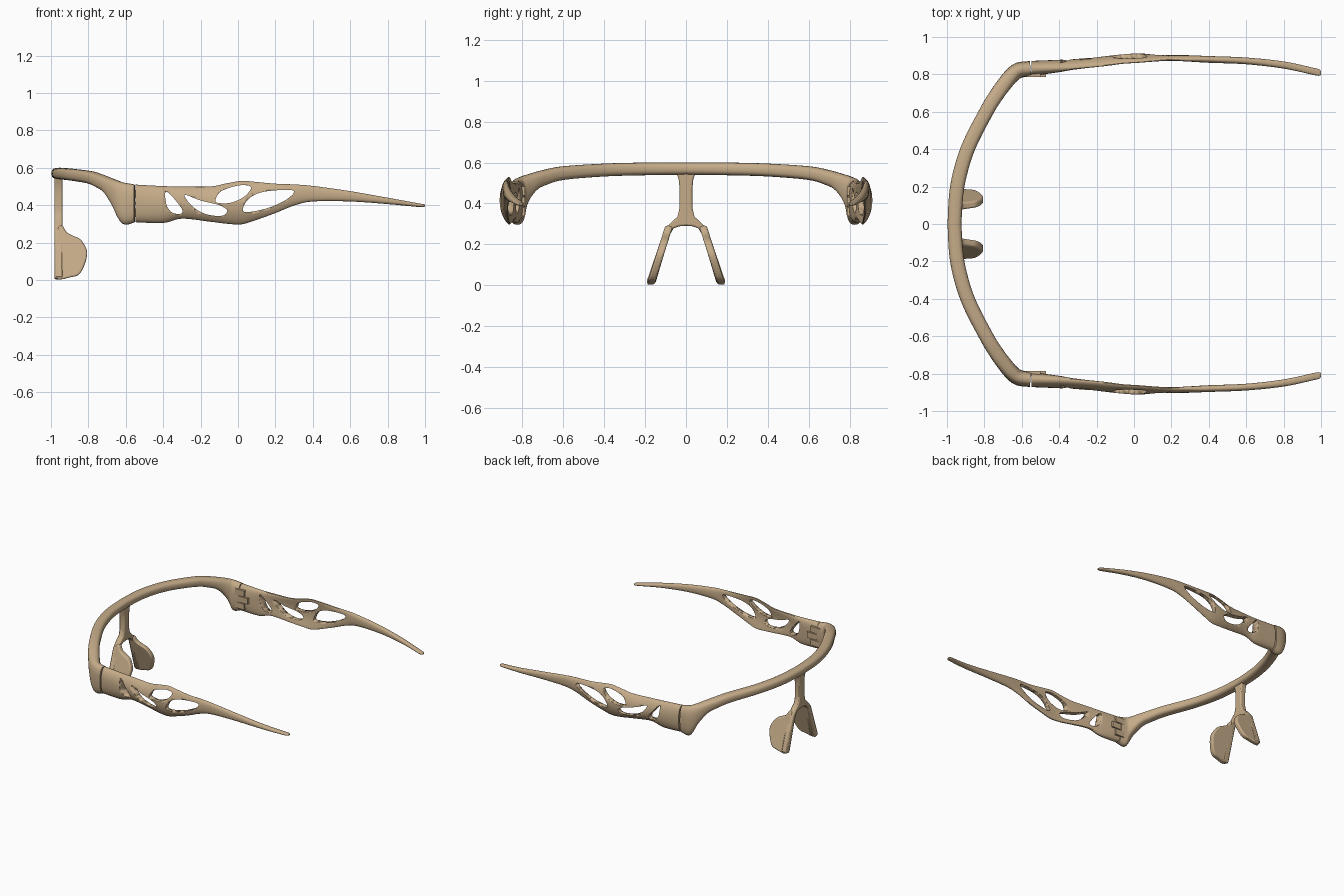
import bpy, bmesh, math

if "Cube" in bpy.data.objects:
    bpy.data.objects.remove(bpy.data.objects["Cube"])

tan = bpy.data.materials.new("tan plastic")
tan.diffuse_color = (0.56, 0.41, 0.25, 1)
tan.use_nodes = True
tan.node_tree.nodes["Principled BSDF"].inputs["Base Color"].default_value = tan.diffuse_color


def finish(name, bm, angle=40):
    bmesh.ops.recalc_face_normals(bm, faces=bm.faces)
    me = bpy.data.meshes.new(name)
    bm.to_mesh(me)
    bm.free()
    me.materials.append(tan)
    ob = bpy.data.objects.new(name, me)
    bpy.context.collection.objects.link(ob)
    select(ob)
    bpy.ops.object.shade_smooth_by_angle(angle=math.radians(angle))
    return ob


def select(ob):
    bpy.ops.object.select_all(action='DESELECT')
    ob.select_set(True)
    bpy.context.view_layer.objects.active = ob


def mirror_y(ob):
    m = ob.modifiers.new("mirror", 'MIRROR')
    m.use_axis = (False, True, False)
    m.merge_threshold = 0.0005


def hermite(p0, p1, p2, p3, t):
    a = 2 * t**3 - 3 * t**2 + 1
    return tuple(a * q + (t**3 - 2 * t**2 + t) * (r - p) / 2 + (1 - a) * r
                 + (t**3 - t**2) * (s - q) / 2 for p, q, r, s in zip(p0, p1, p2, p3))


def smooth(pts, n, closed=False):
    """Smooth curve through points of any dimension."""
    k = len(pts)
    get = (lambda i: pts[i % k]) if closed else (lambda i: pts[max(0, min(k - 1, i))])
    out = [hermite(get(i - 1), get(i), get(i + 1), get(i + 2), j / n)
           for i in range(k if closed else k - 1) for j in range(n)]
    return out if closed else out + [tuple(pts[-1])]


def loft(bm, rings, cap_start=True):
    rows = [[bm.verts.new(p) for p in r] for r in rings]
    n = len(rows[0])
    for a, b in zip(rows, rows[1:]):
        for i in range(n):
            bm.faces.new((a[i], a[(i + 1) % n], b[(i + 1) % n], b[i]))
    if cap_start:
        bm.faces.new(rows[0])
    bm.faces.new(rows[-1])


def section(n, power):
    """Rounded unit section as (side, height) pairs."""
    out = []
    for i in range(n):
        c, s = math.cos(2 * math.pi * i / n), math.sin(2 * math.pi * i / n)
        out.append((math.copysign(abs(c) ** power, c), math.copysign(abs(s) ** power, s)))
    return out


def prism(bm, outline, place, lo, hi):
    """Solid between two placed copies of an outline."""
    loft(bm, [[place(p, d) for p in outline] for d in (lo, hi)])


# Brow bar: x, y, half thickness, bottom z, top z
bar = [(-.96, 0, .037, .54, .60), (-.945, .2, .038, .538, .60), (-.89, .4, .038, .532, .595),
       (-.79, .6, .038, .515, .582), (-.735, .69, .039, .49, .565), (-.695, .745, .04, .46, .55),
       (-.655, .793, .041, .39, .535), (-.615, .822, .042, .30, .522), (-.553, .83, .041, .308, .511)]
st = smooth(bar, 6)
rings = []
for i, (x, y, h, lo, hi) in enumerate(st):
    a, b = st[max(0, i - 1)], st[min(len(st) - 1, i + 1)]
    tx, ty = b[0] - a[0], b[1] - a[1]
    if i == 0:
        tx = 0
    l = math.hypot(tx, ty)
    rings.append([(x - ty / l * h * u, y + tx / l * h * u, (lo + hi) / 2 + (hi - lo) / 2 * v)
                  for u, v in section(24, .75)])
for k, p in enumerate(rings[0]):
    rings[0][k] = (p[0], 0, p[2])
bm = bmesh.new()
loft(bm, rings, cap_start=False)
mirror_y(finish("brow_bar", bm))

# Temple arms: x, y, half thickness, outward bulge, bottom z, top z
arm = [(-.547, .83, .04, .002, .309, .51), (-.4, .833, .033, .012, .305, .502),
       (-.3, .838, .025, .02, .328, .50), (-.15, .85, .02, .028, .312, .50),
       (-.06, .86, .017, .03, .301, .517), (.02, .865, .017, .03, .298, .53),
       (.1, .872, .016, .022, .322, .524), (.2, .88, .016, .01, .358, .515),
       (.3, .88, .017, .005, .398, .511), (.4, .88, .018, 0, .42, .503),
       (.6, .872, .018, 0, .42, .475), (.8, .85, .019, 0, .406, .44),
       (.96, .816, .019, 0, .391, .411), (.99, .81, .017, 0, .39, .406),
       (1, .808, .009, 0, .393, .402)]
rings = [[(x, y + h * u + b * (1 - v * v), (lo + hi) / 2 + (hi - lo) / 2 * v)
          for u, v in section(28, .85)] for x, y, h, b, lo, hi in smooth(arm, 6)]
bm = bmesh.new()
loft(bm, rings)
temples = finish("temple_arms", bm)

# Openwork windows cut through each arm, as x, z outlines
windows = [
    [(-.388, .47), (-.355, .45), (-.30, .38), (-.305, .355), (-.35, .36), (-.382, .40)],
    [(-.285, .455), (-.20, .425), (-.10, .40), (-.057, .37), (-.09, .343), (-.18, .355), (-.25, .40)],
    [(-.12, .43), (-.09, .475), (0, .505), (.062, .503), (.065, .48), (.025, .44), (-.045, .412), (-.11, .413)],
    [(.025, .375), (.06, .437), (.14, .472), (.275, .482), (.297, .465), (.25, .425), (.16, .385), (.06, .364)],
]
bm = bmesh.new()
for w in windows:
    prism(bm, smooth(w, 5, True), lambda p, d: (p[0], d, p[1]), .7, 1.05)
cutter = finish("window_cutter", bm)
cutter.hide_render = True
select(temples)
m = temples.modifiers.new("windows", 'BOOLEAN')
m.operation, m.solver, m.object = 'DIFFERENCE', 'EXACT', cutter
bpy.ops.object.modifier_apply(modifier="windows")
bpy.data.objects.remove(cutter)
mirror_y(temples)

# Interlocking hinge knuckles on the inner side
bm = bmesh.new()
for z, x in ((.36, -.575), (.41, -.545), (.46, -.575)):
    box = [(x, z - .022), (x + .075, z - .022), (x + .075, z + .022), (x, z + .022)]
    prism(bm, box, lambda p, d: (p[0], d, p[1]), .787, .81)
mirror_y(finish("hinge_knuckles", bm))

# Nose bridge: forked stem as y, z outline
half = [(.05, .555), (.036, .52), (.031, .47), (.031, .38), (.042, .335), (.075, .305), (.108, .265),
        (.192, .02), (.188, .01), (.16, .003), (.148, .015), (.078, .25), (.06, .278), (.035, .288)]
outline = half + [(0, .291)] + [(-y, z) for y, z in reversed(half)]
bm = bmesh.new()
prism(bm, outline, lambda p, d: (d, p[0], p[1]), -.982, -.938)
bridge = finish("nose_bridge", bm)
b = bridge.modifiers.new("round", 'BEVEL')
b.width, b.segments, b.limit_method, b.angle_limit = .008, 2, 'ANGLE', math.radians(60)

# Nose pads: slanted plates as x, z outline
pad = [(-.975, .012), (-.975, .15), (-.965, .27), (-.94, .29), (-.915, .255), (-.88, .236),
       (-.84, .215), (-.81, .165), (-.808, .125), (-.825, .07), (-.85, .03), (-.89, .016)]
bm = bmesh.new()
prism(bm, smooth(pad, 4, True), lambda p, d: (p[0], .171 - (p[1] - .01) * .315 + d, p[1]), -.019, .019)
pads = finish("nose_pads", bm)
b = pads.modifiers.new("round", 'BEVEL')
b.width, b.segments, b.limit_method, b.angle_limit = .01, 3, 'ANGLE', math.radians(50)
mirror_y(pads)
